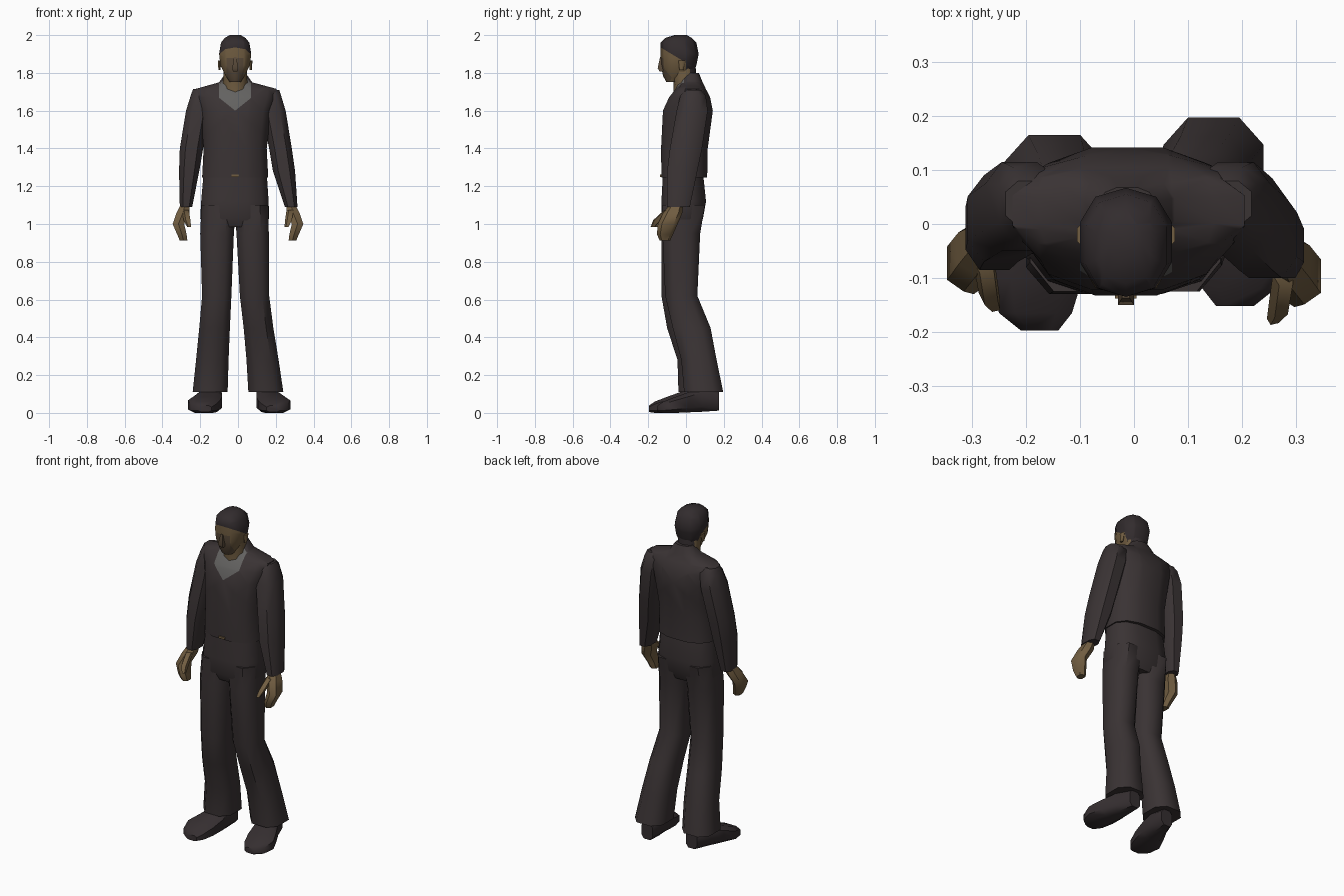
import bpy, bmesh, math
from mathutils import Vector


def material(name, r, g, b):
    m = bpy.data.materials.new(name)
    m.diffuse_color = (r, g, b, 1)
    return m


CLOTH = material("dark_cloth", 0.042, 0.033, 0.034)
HAIR = material("dark_hair", 0.032, 0.025, 0.027)
SHOE = material("shoe_leather", 0.036, 0.028, 0.030)
SKIN = material("skin", 0.165, 0.110, 0.053)
STUBBLE = material("stubbled_skin", 0.105, 0.072, 0.044)
SHIRT = material("grey_shirt", 0.125, 0.122, 0.118)


def finish(ob, angle=50):
    bpy.ops.object.select_all(action='DESELECT')
    ob.select_set(True)
    bpy.context.view_layer.objects.active = ob
    bpy.ops.object.shade_smooth_by_angle(angle=math.radians(angle))


def loft(name, rings, mats, n=8, power=0.75, axis='z', cuts=(), rule=None, angle=50):
    """Skin rings (t, a0, a1, b0, b1) along z or y; optional plane cuts and colour rule."""
    bm = bmesh.new()
    loops = []
    for t, a0, a1, b0, b1 in rings:
        pts = []
        for i in range(n):
            w = 2 * math.pi * (i + 0.5) / n
            c, s = math.cos(w), math.sin(w)
            pts.append((math.copysign(abs(c) ** power, c), math.copysign(abs(s) ** power, s)))
        ma, mb = max(p[0] for p in pts), max(p[1] for p in pts)
        loop = []
        for c, s in pts:
            a = (a0 + a1) / 2 + (a1 - a0) / 2 * c / ma
            b = (b0 + b1) / 2 + (b1 - b0) / 2 * s / mb
            loop.append(bm.verts.new((a, b, t) if axis == 'z' else (a, t, b)))
        loops.append(loop)
    for lo, hi in zip(loops, loops[1:]):
        for i in range(n):
            j = (i + 1) % n
            bm.faces.new((lo[i], lo[j], hi[j], hi[i]))
    bm.faces.new(loops[0])
    bm.faces.new(loops[-1])
    for co, no in cuts:
        bmesh.ops.bisect_plane(bm, geom=bm.verts[:] + bm.edges[:] + bm.faces[:],
                               dist=1e-5, plane_co=co, plane_no=no)
    bmesh.ops.recalc_face_normals(bm, faces=bm.faces[:])
    if rule:
        for f in bm.faces:
            f.material_index = rule(f.calc_center_median())
    me = bpy.data.meshes.new(name)
    bm.to_mesh(me)
    bm.free()
    for m in mats:
        me.materials.append(m)
    ob = bpy.data.objects.new(name, me)
    bpy.context.collection.objects.link(ob)
    finish(ob, angle)
    return ob


def mirrored(rings, dx=0.0, db=0.0, dt=0.0):
    return [(t + dt, dx - a1, dx - a0, b0 + db, b1 + db) for t, a0, a1, b0, b1 in rings]


CX = -0.015  # body midline

# Jacket, with an open V neckline showing the shirt
v_cuts = [(Vector((CX, 0, 1.60)), Vector((s * 0.8, 0, -1)).normalized()) for s in (1, -1)]
v_cuts += [(Vector((CX + s * 0.085, 0, 0)), Vector((1, 0, 0))) for s in (1, -1)]
v_cuts.append((Vector((0, -0.01, 0)), Vector((0, 1, 0))))


def is_shirt(c):
    d = abs(c.x - CX)
    return int(c.y < -0.01 and d < 0.085 and c.z > 1.60 + 0.8 * d and c.z < 1.78)


loft("jacket", [
    (1.245, -0.19, 0.16, -0.13, 0.112),
    (1.40, -0.182, 0.152, -0.132, 0.115),
    (1.60, -0.20, 0.175, -0.122, 0.142),
    (1.67, -0.22, 0.20, -0.09, 0.128),
    (1.715, -0.225, 0.205, -0.055, 0.105),
    (1.75, -0.10, 0.075, -0.035, 0.088),
    (1.80, -0.065, 0.04, -0.015, 0.068)],
    [CLOTH, SHIRT], n=12, power=0.8, cuts=v_cuts, rule=is_shirt)

# Trousers: hips and two flared legs
loft("trouser_hips", [
    (0.985, -0.17, 0.135, -0.11, 0.07),
    (1.03, -0.20, 0.165, -0.13, 0.09),
    (1.12, -0.195, 0.162, -0.13, 0.106),
    (1.27, -0.182, 0.152, -0.122, 0.09)], [CLOTH], n=12, power=0.75)
loft("left_trouser_leg", [
    (0.11, -0.24, -0.055, -0.04, 0.165),
    (0.28, -0.222, -0.05, -0.045, 0.135),
    (0.45, -0.205, -0.043, -0.10, 0.095),
    (0.62, -0.19, -0.035, -0.13, 0.05),
    (0.95, -0.20, -0.022, -0.13, 0.075),
    (1.10, -0.193, -0.01, -0.125, 0.10)], [CLOTH])
loft("right_trouser_leg", [
    (0.11, 0.055, 0.24, -0.01, 0.197),
    (0.28, 0.045, 0.215, -0.025, 0.162),
    (0.45, 0.03, 0.187, -0.07, 0.13),
    (0.62, 0.01, 0.165, -0.11, 0.06),
    (0.95, -0.008, 0.163, -0.125, 0.075),
    (1.10, -0.02, 0.16, -0.125, 0.10)], [CLOTH])
loft("belt_buckle", [
    (1.25, CX - 0.02, CX + 0.02, -0.138, -0.130),
    (1.262, CX - 0.02, CX + 0.02, -0.138, -0.130)], [SKIN], n=4)

# Shoes, toes turned outward
shoe = [
    (0.13, -0.165, -0.09, 0.012, 0.11),
    (0.04, -0.20, -0.085, 0.006, 0.135),
    (-0.03, -0.235, -0.085, 0.003, 0.11),
    (-0.10, -0.265, -0.095, 0.0, 0.085),
    (-0.165, -0.25, -0.115, 0.0, 0.06),
    (-0.197, -0.21, -0.14, 0.005, 0.038)]
loft("left_shoe", shoe, [SHOE], axis='y', power=0.65)
loft("right_shoe", mirrored(shoe, 0.012, 0, 0.045), [SHOE], axis='y', power=0.65)

# Sleeves
loft("left_sleeve", [
    (1.09, -0.308, -0.243, -0.075, 0.035),
    (1.28, -0.312, -0.205, -0.085, 0.07),
    (1.40, -0.308, -0.185, -0.07, 0.09),
    (1.60, -0.275, -0.15, -0.05, 0.115),
    (1.68, -0.25, -0.14, -0.03, 0.105),
    (1.715, -0.238, -0.14, -0.005, 0.08)], [CLOTH])
loft("right_sleeve", [
    (1.09, 0.248, 0.315, -0.10, 0.02),
    (1.28, 0.185, 0.302, -0.10, 0.06),
    (1.40, 0.165, 0.285, -0.085, 0.085),
    (1.60, 0.125, 0.252, -0.05, 0.115),
    (1.68, 0.115, 0.228, -0.03, 0.105),
    (1.71, 0.115, 0.218, -0.005, 0.08)], [CLOTH])

# Hands with separate thumbs
palm = [
    (0.912, -0.308, -0.268, -0.115, -0.06),
    (0.945, -0.322, -0.272, -0.13, -0.045),
    (1.00, -0.346, -0.285, -0.125, -0.02),
    (1.06, -0.325, -0.258, -0.095, 0.005),
    (1.12, -0.295, -0.255, -0.05, 0.01)]
thumb = [
    (0.985, -0.268, -0.248, -0.163, -0.14),
    (1.02, -0.285, -0.252, -0.15, -0.105),
    (1.075, -0.295, -0.26, -0.09, -0.05)]
for side, place in (("left", lambda r: r), ("right", lambda r: mirrored(r, 0, -0.024))):
    loft(side + "_hand", place(palm), [SKIN], n=6)
    loft(side + "_thumb", place(thumb), [SKIN], n=5)

# Neck, hair-coloured at the nape
loft("neck", [
    (1.66, -0.075, 0.045, -0.07, 0.06),
    (1.74, -0.08, 0.05, -0.065, 0.06),
    (1.84, -0.075, 0.045, -0.085, 0.05)],
    [SKIN, HAIR], n=10, power=0.9,
    cuts=[(Vector((0, 0.02, 0)), Vector((0, 1, 0)))], rule=lambda c: int(c.y > 0.02))

# Head: sloping hairline, skin face with stubbled centre
SLOPE = 0.6


def head_colour(c):
    d = abs(c.x - CX)
    if c.y > 0.0 or c.z > 1.935 - SLOPE * (c.y + 0.135):
        return 1
    return 2 if d < 0.045 and c.z < 1.88 and c.y < -0.07 else 0


head_cuts = [(Vector((0, 0.0, 0)), Vector((0, 1, 0))),
             (Vector((0, -0.135, 1.935)), Vector((0, SLOPE, 1)).normalized()),
             (Vector((0, 0, 1.88)), Vector((0, 0, 1)))]
head_cuts += [(Vector((CX + s * 0.045, 0, 0)), Vector((1, 0, 0))) for s in (1, -1)]
loft("head", [
    (1.752, -0.045, 0.015, -0.105, -0.04),
    (1.785, -0.065, 0.035, -0.122, 0.035),
    (1.84, -0.093, 0.063, -0.132, 0.055),
    (1.90, -0.10, 0.07, -0.135, 0.067),
    (1.96, -0.09, 0.06, -0.135, 0.055),
    (1.985, -0.07, 0.04, -0.11, 0.03),
    (2.0, -0.045, 0.015, -0.06, 0.005)],
    [SKIN, HAIR, STUBBLE], n=10, power=0.85, cuts=head_cuts, rule=head_colour)
loft("nose", [
    (1.808, CX - 0.012, CX + 0.012, -0.14, -0.11),
    (1.825, CX - 0.015, CX + 0.015, -0.15, -0.11),
    (1.885, CX - 0.007, CX + 0.007, -0.137, -0.11)], [STUBBLE], n=4)

# Ears
for side, x in (("left", -0.098), ("right", 0.068)):
    loft(side + "_ear", [
        (1.815, x - 0.006, x + 0.006, -0.035, -0.015),
        (1.865, x - 0.008, x + 0.008, -0.04, 0.0)], [SKIN], n=6)
